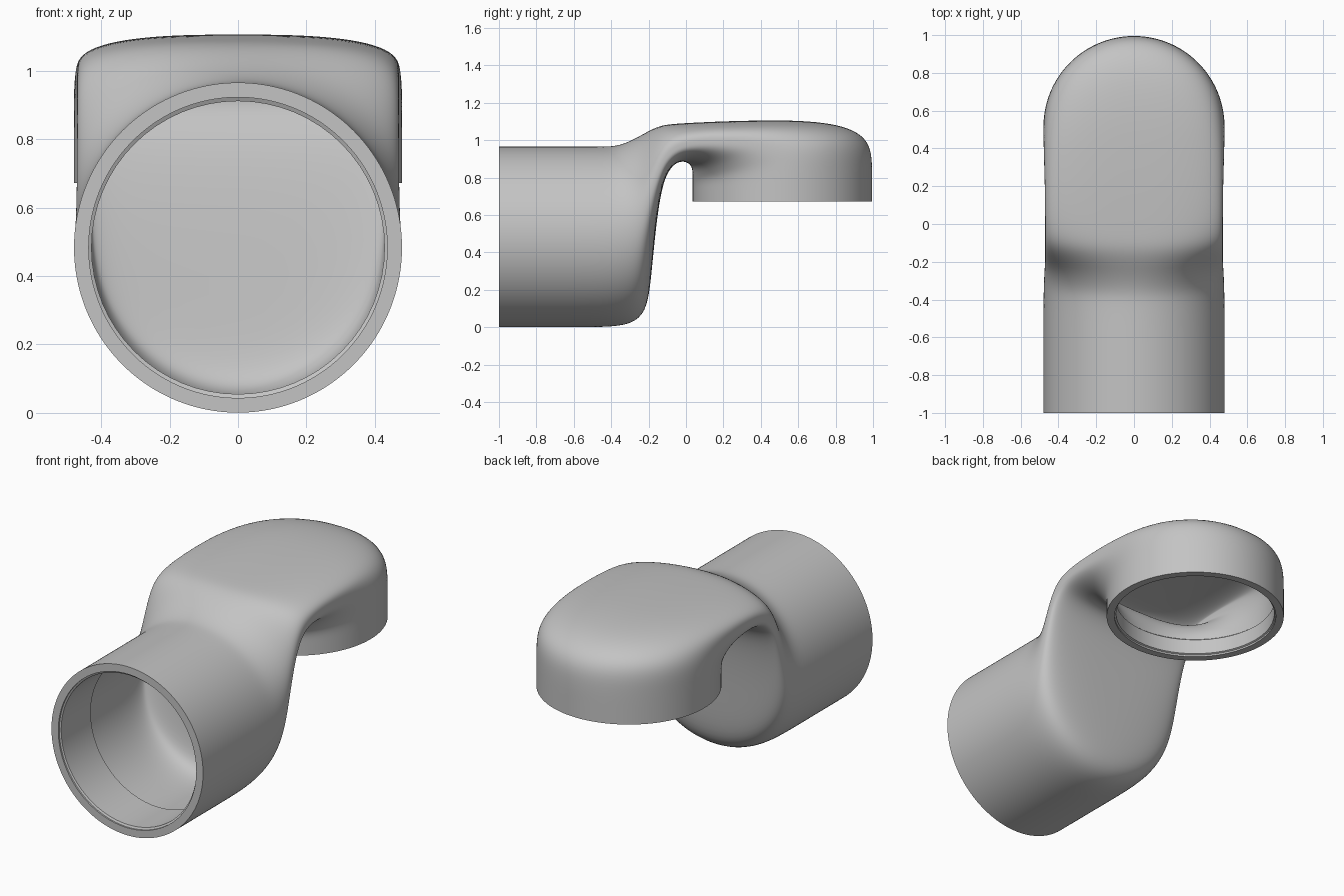
import bpy
import bmesh
import math
from mathutils import Vector

cube = bpy.data.objects.get("Cube")
if cube:
    bpy.data.objects.remove(cube, do_unlink=True)

SEGMENTS = 64
WALL = 0.043

grey = bpy.data.materials.new("light_grey")
grey.use_nodes = True
colour = (0.55, 0.55, 0.55, 1)
grey.diffuse_color = colour
grey.node_tree.nodes["Principled BSDF"].inputs["Base Color"].default_value = colour


def finish(bm, name):
    """Turn a bmesh into a smooth-shaded grey object."""
    bmesh.ops.recalc_face_normals(bm, faces=bm.faces)
    mesh = bpy.data.meshes.new(name)
    bm.to_mesh(mesh)
    bm.free()
    obj = bpy.data.objects.new(name, mesh)
    bpy.context.collection.objects.link(obj)
    mesh.materials.append(grey)
    bpy.ops.object.select_all(action="DESELECT")
    obj.select_set(True)
    bpy.context.view_layer.objects.active = obj
    return obj


def bridge(bm, first, second):
    for i in range(len(first)):
        j = (i + 1) % len(first)
        bm.faces.new((first[i], first[j], second[j], second[i]))


def section(bm, top, bottom, half_width, power):
    """Superellipse ring spanning a top and a bottom point in the side plane."""
    top, bottom = Vector((0, *top)), Vector((0, *bottom))
    centre, up = (top + bottom) / 2, (top - bottom) / 2
    ring = []
    for i in range(SEGMENTS):
        a = math.tau * i / SEGMENTS
        c, s = math.cos(a), math.sin(a)
        r = (abs(c) ** power + abs(s) ** power) ** (-1 / power)
        ring.append(bm.verts.new(centre + up * (r * s) + Vector((half_width * r * c, 0, 0))))
    return ring


# Pipe sections: top (y, z), bottom (y, z), half width, squareness
sections = [
    ((-1, .966), (-1, 0), .48, 2),
    ((-.6, .966), (-.6, 0), .48, 2),
    ((-.43, .966), (-.42, 0), .48, 2),
    ((-.37, .97), (-.29, .015), .478, 2),
    ((-.31, .99), (-.215, .08), .475, 2.1),
    ((-.25, 1.02), (-.19, .22), .472, 2.2),
    ((-.19, 1.055), (-.17, .45), .47, 2.4),
    ((-.13, 1.08), (-.145, .66), .47, 2.7),
    ((-.06, 1.088), (-.115, .8), .47, 3),
    ((.05, 1.094), (-.07, .87), .47, 3),
    ((.2, 1.101), (-.03, .887), .47, 3),
    ((.4, 1.106), (0, .885), .472, 2.9),
    ((.6, 1.106), (.026, .868), .475, 2.7),
    ((.8, 1.088), (.035, .84), .478, 2.4),
    ((.93, 1.04), (.035, .81), .48, 2.2),
    ((.985, .97), (.035, .785), .48, 2.05),
    ((.996, .88), (.035, .76), .48, 2),
    ((.996, .77), (.035, .74), .48, 2),
    ((.996, .672), (.035, .672), .48, 2),
]

# Hollow offset pipe
bm = bmesh.new()
rings = [section(bm, *s) for s in sections]
for first, second in zip(rings, rings[1:]):
    bridge(bm, first, second)
pipe = finish(bm, "offset_pipe")
subdivide = pipe.modifiers.new("smooth_surface", "SUBSURF")
subdivide.levels = subdivide.render_levels = 2
wall = pipe.modifiers.new("wall", "SOLIDIFY")
wall.thickness = WALL
wall.offset = -1
for modifier in ("smooth_surface", "wall"):
    bpy.ops.object.modifier_apply(modifier=modifier)
bpy.ops.object.shade_smooth_by_angle(angle=math.radians(40))


def sleeve(name, centre, axis, depth):
    """Thin socket lining set just inside an opening."""
    bm = bmesh.new()
    axis = Vector(axis)
    side = Vector((1, 0, 0))
    other = axis.cross(side)
    profile = [(.44, .008), (.428, .014), (.428, depth), (.44, depth + .01)]
    rings = []
    for radius, along in profile:
        angles = [math.tau * i / SEGMENTS for i in range(SEGMENTS)]
        rings.append([bm.verts.new(Vector(centre) + axis * along
                                   + (side * math.cos(a) + other * math.sin(a)) * radius)
                      for a in angles])
    for first, second in zip(rings, rings[1:] + rings[:1]):
        bridge(bm, first, second)
    finish(bm, name)
    bpy.ops.object.shade_smooth_by_angle(angle=math.radians(30))


sleeve("front_socket", (0, -1, .483), (0, 1, 0), .28)
sleeve("lower_socket", (0, .515, .672), (0, 0, 1), .1)
